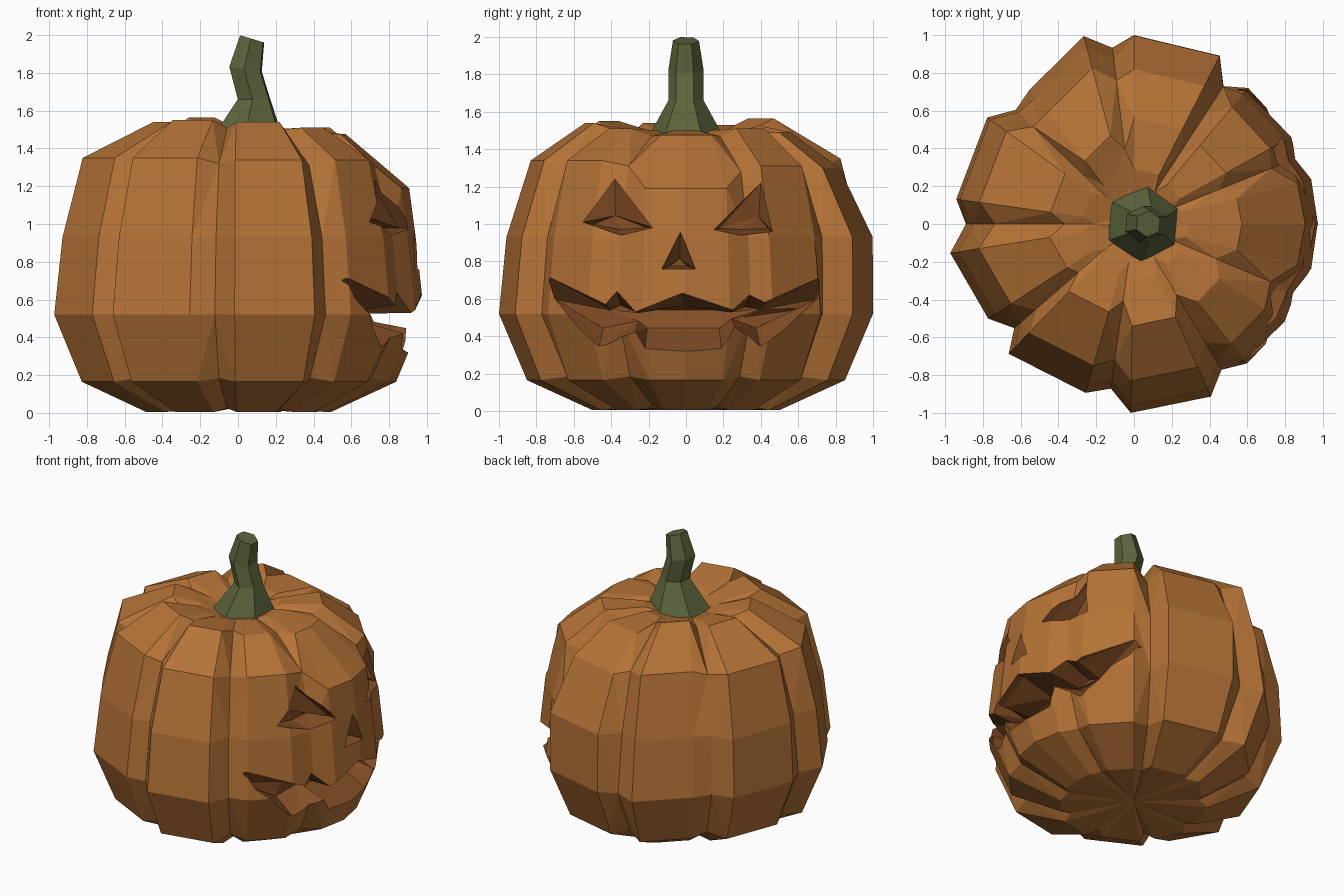
import bpy, bmesh, math

if "Cube" in bpy.data.objects:
    bpy.data.objects.remove(bpy.data.objects["Cube"])


def material(name, rgb):
    m = bpy.data.materials.new(name)
    m.diffuse_color = (*rgb, 1)
    m.use_nodes = True
    m.node_tree.nodes["Principled BSDF"].inputs["Base Color"].default_value = m.diffuse_color
    return m


skin = material("orange_skin", (0.46, 0.17, 0.038))
flesh = material("brown_flesh", (0.23, 0.076, 0.019))
green = material("stem_green", (0.105, 0.13, 0.045))


def make_object(name, bm, mats):
    bmesh.ops.recalc_face_normals(bm, faces=bm.faces)
    me = bpy.data.meshes.new(name)
    bm.to_mesh(me)
    bm.free()
    for m in mats:
        me.materials.append(m)
    ob = bpy.data.objects.new(name, me)
    bpy.context.collection.objects.link(ob)
    return ob


def bridge(bm, a, b):
    n = len(a)
    return [bm.faces.new((a[i], a[(i + 1) % n], b[(i + 1) % n], b[i])) for i in range(n)]


# Body outline seen from above: (angle, radius, is_groove)
columns = [(-91, 1.0, 0), (-66, 1.0, 0), (-59, .90, 1), (-51, .95, 0), (-33, .96, 0),
           (-23, .93, 1), (-14, .97, 0), (0, .985, 0), (14, .97, 0), (22, .93, 1),
           (29, .96, 0), (50, .94, 0), (57, .87, 1), (63, 1.0, 0), (90, 1.0, 0),
           (97, .94, 1), (105, 1.03, 0), (128, .90, 0), (136, .87, 1), (144, .96, 0),
           (172, .95, 0), (180, .89, 1), (189, .985, 0), (213, .92, 0), (221, .84, 1),
           (226, .955, 0), (254, .93, 0), (262, .88, 1)]
# Each lobe: (last angle, upper belly scale, shoulder scale, shoulder z, crown scale, crown z)
lobes = [(-59, .96, .83, 1.34, .54, 1.54), (-23, .955, .86, 1.34, .56, 1.51),
         (14, .955, .92, 1.19, .58, 1.475), (50, .955, .86, 1.31, .58, 1.51),
         (90, .998, .82, 1.30, .56, 1.49), (128, .94, .83, 1.35, .47, 1.565),
         (172, .98, .87, 1.35, .47, 1.53), (213, .955, .845, 1.35, .46, 1.54),
         (262, .95, .84, 1.35, .52, 1.55)]


def column_profile(ang, r, g):
    """Radius and height up one column of the body."""
    _, belly, sh, shz, cr, crz = next(l for l in lobes if ang <= l[0])
    pts = [(.50, .005), (.85, .165), (1.0, .52), (belly, .93), (sh, shz), (cr, crz),
           (.29, 1.50), (.14, 1.455)]
    if g:   # grooves pinch in and sink at top and bottom
        pinch = [(.96, .02), (.97, .02), (1, 0), (1, 0), (.98, -.03), (.90, -.04),
                 (.8, -.025), (.9, 0)]
        pts = [(s * p, z + d) for (s, z), (p, d) in zip(pts, pinch)]
    return [(r * s, z) for s, z in pts]


bm = bmesh.new()
rings = [[] for _ in range(8)]
for ang, r, g in columns:
    a = math.radians(ang)
    for ring, (rr, z) in zip(rings, column_profile(ang, r, g)):
        ring.append(bm.verts.new((rr * math.cos(a), rr * math.sin(a), z)))
for a, b in zip(rings, rings[1:]):
    bridge(bm, a, b)
for ring, z in ((rings[0], .03), (rings[-1], 1.44)):
    c = bm.verts.new((0, 0, z))
    for i in range(len(ring)):
        bm.faces.new((ring[i], ring[(i + 1) % len(ring)], c))
bmesh.ops.triangulate(bm, faces=bm.faces)
body = make_object("pumpkin_body", bm, [skin, flesh])

# Carved face: outlines in (y, z), cut inwards along x and narrowing
left_eye = [(-.38, 1.24), (-.18, .98), (-.35, .94), (-.55, 1.01)]
right_eye = [(.40, 1.22), (.46, .96), (.29, .94), (.15, .97)]
nose = [(-.03, .96), (.05, .76), (-.13, .76)]
mouth = [(-.74, .72), (-.43, .57), (-.37, .64), (-.27, .53), (-.02, .63), (.25, .54),
         (.34, .62), (.42, .58), (.73, .72), (.70, .60), (.40, .32), (.26, .45),
         (.19, .32), (-.22, .32), (-.27, .42), (-.47, .32), (-.70, .60)]


def surface_x(y, z):
    return math.sqrt(.95 ** 2 - y * y) - max(0, z - .95) * .4


def add_cut(bm, pts, inset, depth, pivot, sy, sz):
    """Cut straight in by the inset, then as a wedge towards the pivot height."""
    cy = sum(p[0] for p in pts) / len(pts)
    loops = [[], [], []]
    for y, z in pts:
        d = depth * (1 - .9 * y * y)
        yb, zb = cy + (y - cy) * sy, pivot + (z - pivot) * sz
        loops[0].append(bm.verts.new((1.3, y, z)))
        loops[1].append(bm.verts.new((surface_x(y, z) - inset, y, z)))
        loops[2].append(bm.verts.new((surface_x(y, .9) - d, yb, zb)))
    bridge(bm, loops[0], loops[1])
    bridge(bm, loops[1], loops[2])
    bm.faces.new(loops[0])
    bm.faces.new(loops[2])


cut = bmesh.new()
add_cut(cut, left_eye, .07, .24, .98, .85, .25)
add_cut(cut, right_eye, .07, .24, .98, .85, .25)
add_cut(cut, nose, .01, .15, .78, .5, .2)
add_cut(cut, mouth, .03, .27, .52, .94, .38)
bmesh.ops.triangulate(cut, faces=cut.faces)
for f in cut.faces:
    f.material_index = 1
cutter = make_object("face_cutter", cut, [skin, flesh])
cutter.hide_render = True
cutter.hide_viewport = True
mod = body.modifiers.new("carve", 'BOOLEAN')
mod.operation = 'DIFFERENCE'
mod.solver = 'EXACT'
mod.object = cutter

# Stem: bent six-sided stalk (centre x, height, radius, tilt)
bm = bmesh.new()
stem_rings = []
for cx, z, r, tilt in [(.05, 1.45, .21, 0), (.085, 1.66, .095, 0), (.04, 1.82, .095, -.15),
                       (.075, 1.98, .07, -.3)]:
    ring = []
    for k in range(6):
        a = math.radians(60 * k - 95)
        x = r * math.cos(a)
        ring.append(bm.verts.new((cx + x, r * math.sin(a), z + tilt * x)))
    stem_rings.append(ring)
for a, b in zip(stem_rings, stem_rings[1:]):
    bridge(bm, a, b)
bm.faces.new(stem_rings[0])
bm.faces.new(stem_rings[-1])
make_object("stem", bm, [green])
